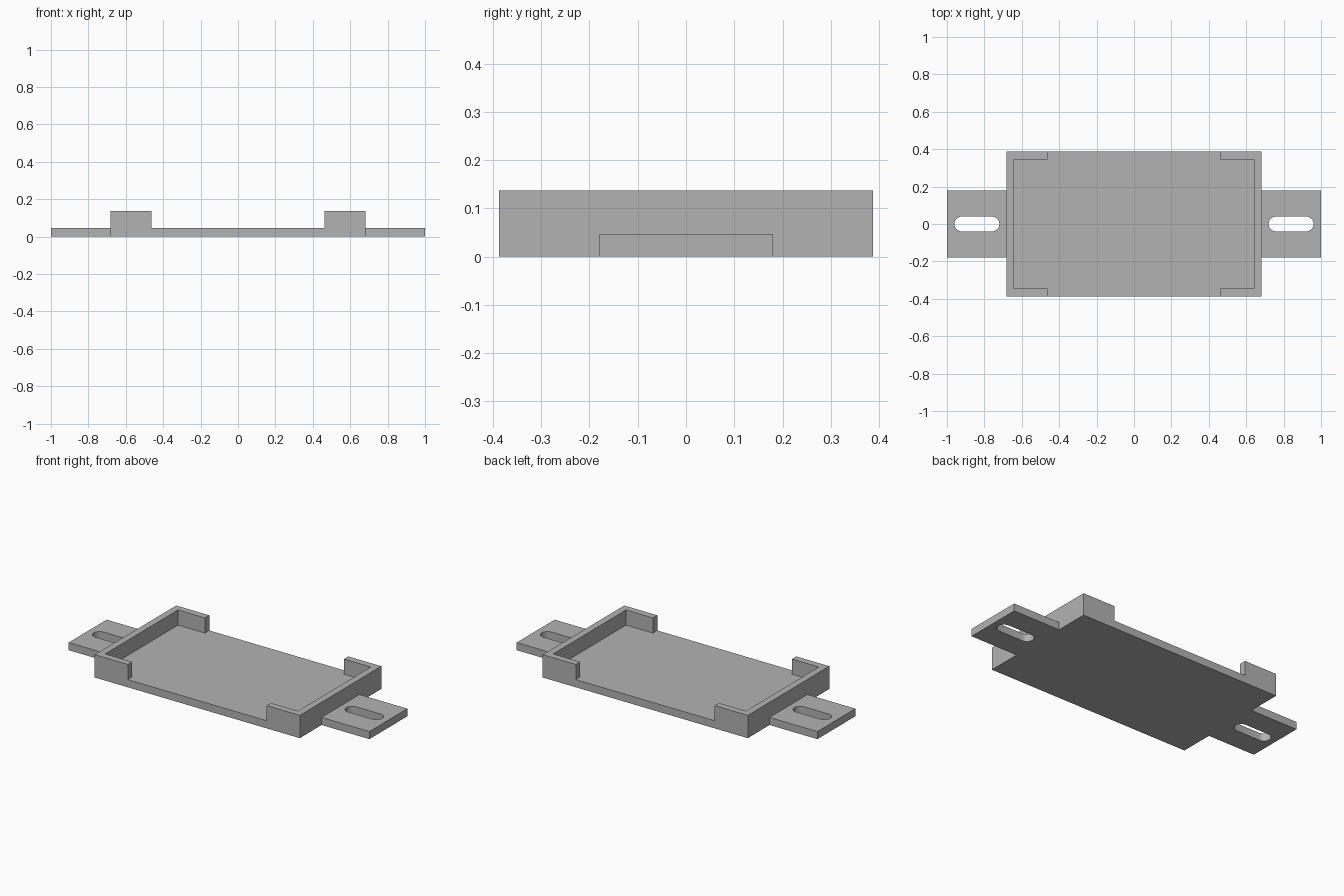
import bpy, bmesh
from math import pi, cos, sin

cube = bpy.data.objects.get("Cube")
if cube:
    bpy.data.objects.remove(cube, do_unlink=True)

HALF_X, HALF_Y = 0.682, 0.387      # tray footprint
WALL, FLOOR, TOP = 0.041, 0.046, 0.137
LIP_X = 0.462                      # where the corner lips end
TAB_Y = 0.18

grey = bpy.data.materials.new("plain grey")
grey.use_nodes = True
colour = (0.45, 0.45, 0.45, 1)
grey.diffuse_color = colour
grey.node_tree.nodes["Principled BSDF"].inputs["Base Color"].default_value = colour


def prism(name, outline, z0, z1):
    """Extrude a flat outline from z0 to z1."""
    bm = bmesh.new()
    face = bm.faces.new([bm.verts.new((x, y, z0)) for x, y in outline])
    out = bmesh.ops.extrude_face_region(bm, geom=[face])
    verts = [g for g in out["geom"] if isinstance(g, bmesh.types.BMVert)]
    bmesh.ops.translate(bm, verts=verts, vec=(0, 0, z1 - z0))
    bmesh.ops.recalc_face_normals(bm, faces=bm.faces)
    mesh = bpy.data.meshes.new(name)
    bm.to_mesh(mesh)
    bm.free()
    obj = bpy.data.objects.new(name, mesh)
    bpy.context.collection.objects.link(obj)
    mesh.materials.append(grey)
    return obj


def combine(target, other, operation):
    """Apply a boolean and discard the helper."""
    bpy.context.view_layer.objects.active = target
    mod = target.modifiers.new("cut", "BOOLEAN")
    mod.operation, mod.solver, mod.object = operation, "EXACT", other
    bpy.ops.object.modifier_apply(modifier=mod.name)
    bpy.data.objects.remove(other, do_unlink=True)


def rect(x0, x1, y):
    return [(x0, -y), (x1, -y), (x1, y), (x0, y)]


# Floor plate, running into the end walls
tray = prism("mounting_tray", rect(-HALF_X, HALF_X, HALF_Y), 0, FLOOR)

for s in (1, -1):
    # Mounting tab
    combine(tray, prism("tab", rect(s * (HALF_X - WALL / 2), s, TAB_Y), 0, FLOOR), "UNION")
    # End wall with a short lip around each corner
    inner_x, inner_y = HALF_X - WALL, HALF_Y - WALL
    half = [(HALF_X, HALF_Y), (LIP_X, HALF_Y), (LIP_X, inner_y), (inner_x, inner_y)]
    bracket = half + [(x, -y) for x, y in reversed(half)]
    combine(tray, prism("end_wall", [(s * x, y) for x, y in bracket], 0, TOP), "UNION")
    # Rounded screw slot through the tab
    slot = []
    for centre, start in ((0.92, -pi / 2), (0.76, pi / 2)):
        for i in range(17):
            a = start + pi * i / 16
            slot.append((s * (centre + 0.04 * cos(a)), 0.04 * sin(a)))
    combine(tray, prism("slot", slot, -0.1, 0.1), "DIFFERENCE")

# Merge coplanar pieces and smooth only the slot ends
bm = bmesh.new()
bm.from_mesh(tray.data)
bmesh.ops.remove_doubles(bm, verts=bm.verts, dist=0.0001)
bmesh.ops.dissolve_limit(bm, angle_limit=0.01, verts=bm.verts, edges=bm.edges)
bm.to_mesh(tray.data)
bm.free()
bpy.ops.object.select_all(action="DESELECT")
tray.select_set(True)
bpy.context.view_layer.objects.active = tray
bpy.ops.object.shade_smooth_by_angle(angle=pi / 6)
